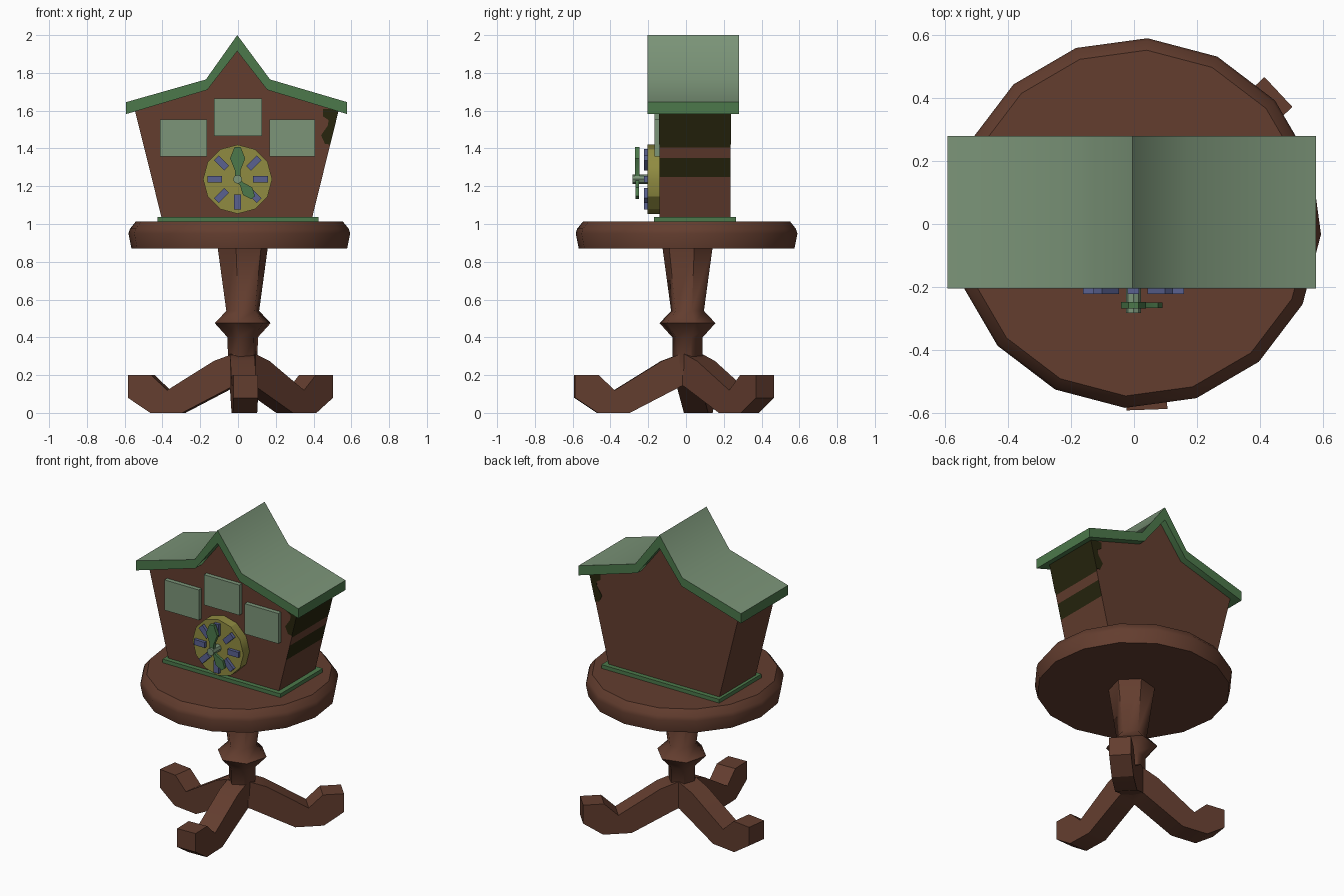
import bpy, bmesh, math
from mathutils import Matrix, Vector

cube = bpy.data.objects.get("Cube")
if cube:
    bpy.data.objects.remove(cube, do_unlink=True)


def material(name, rgb):
    m = bpy.data.materials.new(name)
    m.use_nodes = True
    m.diffuse_color = (*rgb, 1)
    m.node_tree.nodes["Principled BSDF"].inputs["Base Color"].default_value = (*rgb, 1)
    return m


WOOD = material("brown wood", (0.125, 0.047, 0.028))
GREEN = material("green trim", (0.072, 0.19, 0.07))
PALE = material("pale grey green", (0.2, 0.3, 0.19))
YELLOW = material("clock yellow", (0.28, 0.26, 0.053))
BLUE = material("marker blue", (0.1, 0.12, 0.28))
DARK = material("dark olive", (0.02, 0.018, 0.004))


def finish(name, bm, mats, rule=None, smooth=30, matrix=None):
    bmesh.ops.recalc_face_normals(bm, faces=bm.faces)
    if rule:
        for f in bm.faces:
            f.material_index = rule(f)
    if matrix:
        bm.transform(matrix)
    me = bpy.data.meshes.new(name)
    bm.to_mesh(me)
    bm.free()
    for m in mats:
        me.materials.append(m)
    ob = bpy.data.objects.new(name, me)
    bpy.context.collection.objects.link(ob)
    bpy.ops.object.select_all(action='DESELECT')
    ob.select_set(True)
    bpy.context.view_layer.objects.active = ob
    bpy.ops.object.shade_smooth_by_angle(angle=math.radians(smooth))
    return ob


def prism(name, pts, y0, y1, *mats, cuts=(), **kw):
    """Extrude an x-z outline along y, with optional level cuts."""
    bm = bmesh.new()
    face = bm.faces.new([bm.verts.new((x, y0, z)) for x, z in pts])
    ext = bmesh.ops.extrude_face_region(bm, geom=[face])
    verts = [g for g in ext["geom"] if isinstance(g, bmesh.types.BMVert)]
    bmesh.ops.translate(bm, verts=verts, vec=(0, y1 - y0, 0))
    if face.is_valid and len(bm.faces) == len(pts) + 1:
        bm.faces.new([v for v in face.verts])
    for z in cuts:
        bmesh.ops.bisect_plane(bm, geom=bm.verts[:] + bm.edges[:] + bm.faces[:],
                               plane_co=(0, 0, z), plane_no=(0, 0, 1))
    return finish(name, bm, mats, **kw)


def box(x0, x1, z0, z1):
    return [(x0, z0), (x1, z0), (x1, z1), (x0, z1)]


def lathe(name, profile, sides, phase, centre, mat):
    """Stack of polygon rings with closed ends."""
    bm = bmesh.new()
    rings = []
    for r, z in profile:
        angles = [math.radians(phase) + math.tau * i / sides for i in range(sides)]
        rings.append([bm.verts.new((centre[0] + r * math.cos(a),
                                    centre[1] + r * math.sin(a), z)) for a in angles])
    for low, high in zip(rings, rings[1:]):
        for i in range(sides):
            j = (i + 1) % sides
            bm.faces.new((low[i], low[j], high[j], high[i]))
    bm.faces.new(rings[0])
    bm.faces.new(rings[-1])
    return finish(name, bm, [mat], smooth=50)


# Table: round top, turned column, three curled legs
lathe("table_top", [(0.572, 0.87), (0.588, 0.95), (0.58, 0.975), (0.55, 1.012)],
      16, -3.5, (0.007, 0.003), WOOD)
lathe("column", [(0.08, 0.2), (0.083, 0.4), (0.153, 0.475), (0.09, 0.54), (0.138, 0.88)],
      6, 15, (0.025, 0.008), WOOD)
leg = [(0, 0.15), (0.04, 0.14), (0.31, 0), (0.48, 0), (0.6, 0.08), (0.6, 0.2),
       (0.475, 0.2), (0.39, 0.12), (0.14, 0.275), (0.04, 0.312), (0, 0.312)]
for name, angle in (("front", -88), ("left", 43), ("right", 172)):
    turn = Matrix.Translation((0.02, 0.01, 0)) @ Matrix.Rotation(math.radians(angle), 4, 'Z')
    prism(name + "_leg", leg, -0.065, 0.065, WOOD, matrix=turn)

# House body, with dark bands on its left wall
prism("house_body", [(-0.4, 1.015), (0.388, 1.015), (0.535, 1.61), (0.163, 1.735),
                     (-0.004, 1.94), (-0.171, 1.735), (-0.548, 1.61)],
      -0.14, 0.235, WOOD, DARK, cuts=(1.25, 1.35, 1.405),
      rule=lambda f: int(f.normal.x > 0.8 and (1.25 < f.calc_center_median().z < 1.35
                                               or f.calc_center_median().z > 1.405)))
patch = [(0.45, 1.61), (0.534, 1.605), (0.488, 1.42), (0.46, 1.425), (0.44, 1.47),
         (0.475, 1.52), (0.48, 1.55), (0.45, 1.57)]
prism("front_dark_patch", patch, -0.143, -0.139, DARK)
prism("back_dark_patch", patch, 0.234, 0.238, DARK)
prism("base_trim", box(-0.425, 0.425, 1.01, 1.036), -0.17, 0.265, GREEN)

# Roof: pale upper slopes, green edges and underside
upper = [(-0.592, 1.645), (-0.17, 1.765), (-0.004, 2.0), (0.17, 1.765), (0.578, 1.645)]
lower = [(0.578, 1.582), (0.155, 1.71), (-0.004, 1.915), (-0.163, 1.71), (-0.592, 1.582)]
prism("roof", upper + lower, -0.205, 0.28, GREEN, PALE, smooth=45,
      rule=lambda f: int(f.normal.z > 0.3))

# Shuttered windows
for name, x0, x1, z in (("right", -0.413, -0.165, 1.357), ("middle", -0.128, 0.127, 1.467),
                        ("left", 0.166, 0.408, 1.357)):
    prism(name + "_window", box(x0, x1, z, z + 0.197), -0.168, -0.13, PALE)

# Clock: face, eight markers, hub and two hands, spun about the face centre
AXIS = Vector((-0.002, 0, 1.237))


def on_clock(degrees):
    return Matrix.Translation(AXIS) @ Matrix.Rotation(math.radians(degrees), 4, 'Y')


def ngon(r, n):
    return [(r * math.sin(math.tau * i / n), r * math.cos(math.tau * i / n)) for i in range(n)]


prism("clock_face", ngon(0.183, 12), -0.203, -0.13, YELLOW, matrix=on_clock(0))
for i in range(8):
    prism("hour_marker", box(-0.018, 0.018, 0.082, 0.16), -0.223, -0.195, BLUE,
          matrix=on_clock(45 * i))
prism("clock_hub", ngon(0.024, 8), -0.283, -0.2, PALE, matrix=on_clock(0))
hand = [(-0.014, 0), (0.014, 0), (0.014, 0.045), (0.04, 0.11), (0.016, 0.17),
        (-0.016, 0.17), (-0.04, 0.11), (-0.014, 0.045)]
prism("minute_hand", hand, -0.269, -0.247, GREEN, matrix=on_clock(0))
prism("hour_hand", [(x * 0.8, z * 0.75) for x, z in hand], -0.267, -0.249, GREEN,
      matrix=on_clock(140))
